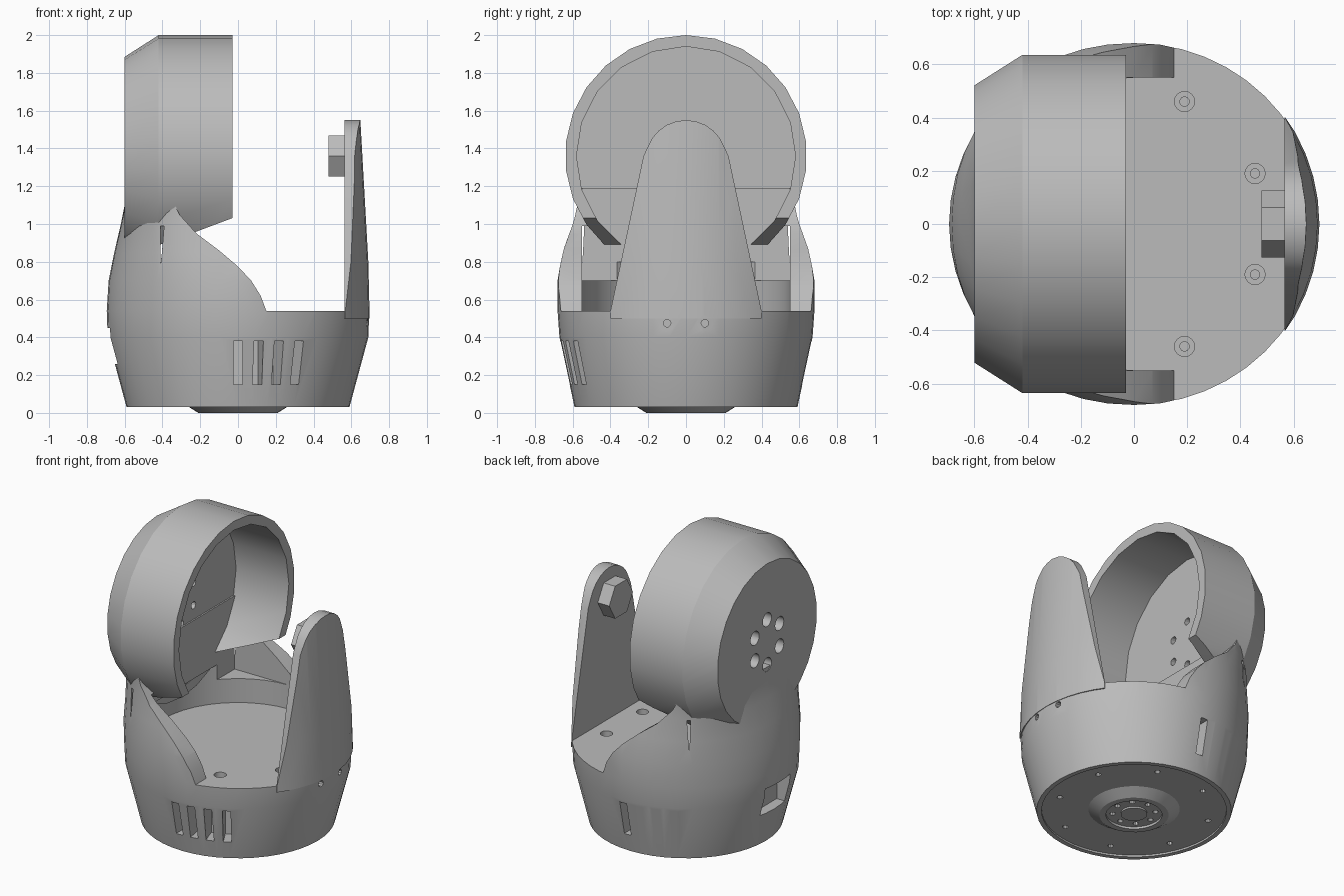
import bpy, bmesh
from math import sin, cos, pi, radians, copysign
from mathutils import Matrix, Vector

cube = bpy.data.objects.get("Cube")
if cube:
    bpy.data.objects.remove(cube, do_unlink=True)

grey = bpy.data.materials.new("plain grey")
grey.use_nodes = True
tone = (0.5, 0.5, 0.5, 1)
grey.diffuse_color = tone
grey.node_tree.nodes["Principled BSDF"].inputs["Base Color"].default_value = tone

HEAD_Z = 1.36
FLOOR_Z = 0.54
ALONG_X = Matrix.Rotation(pi / 2, 4, 'Y')


def make(name, bm):
    bmesh.ops.recalc_face_normals(bm, faces=bm.faces[:])
    mesh = bpy.data.meshes.new(name)
    bm.to_mesh(mesh)
    bm.free()
    mesh.materials.append(grey)
    obj = bpy.data.objects.new(name, mesh)
    bpy.context.collection.objects.link(obj)
    return obj


def loft(name, rings):
    """Skin equal-length rings of points and cap both ends."""
    bm = bmesh.new()
    loops = [[bm.verts.new(p) for p in ring] for ring in rings]
    for a, b in zip(loops, loops[1:]):
        for i in range(len(a)):
            j = (i + 1) % len(a)
            bm.faces.new((a[i], a[j], b[j], b[i]))
    bm.faces.new(loops[0])
    bm.faces.new(loops[-1])
    return make(name, bm)


def section(z, rx, ry, power=2, n=48):
    """Horizontal superellipse ring."""
    def bend(v):
        return copysign(abs(v) ** (2 / power), v)
    return [(rx * bend(cos(2 * pi * i / n)), ry * bend(sin(2 * pi * i / n)), z) for i in range(n)]


def rod(name, r, a, b, y=0, z=0, x=None, n=24, r2=None):
    """Cylinder from a to b, along x, or along z when x is given."""
    bm = bmesh.new()
    bmesh.ops.create_cone(bm, cap_ends=True, segments=n, radius1=r,
                          radius2=r if r2 is None else r2, depth=b - a)
    mid = (a + b) / 2
    if x is None:
        bm.transform(Matrix.Translation((mid, y, z)) @ ALONG_X)
    else:
        bm.transform(Matrix.Translation((x, y, mid)))
    return make(name, bm)


def box(name, lo, hi, turn=0):
    bm = bmesh.new()
    bmesh.ops.create_cube(bm, size=1)
    lo, hi = Vector(lo), Vector(hi)
    bm.transform(Matrix.Rotation(turn, 4, 'Z') @ Matrix.Translation((lo + hi) / 2)
                 @ Matrix.Diagonal((*(hi - lo), 1)))
    return make(name, bm)


def combine(obj, tool, operation='DIFFERENCE'):
    """Apply a boolean and discard the tool."""
    mod = obj.modifiers.new("boolean", 'BOOLEAN')
    mod.operation, mod.solver, mod.object = operation, 'EXACT', tool
    bpy.context.view_layer.objects.active = obj
    bpy.ops.object.modifier_apply(modifier=mod.name)
    bpy.data.objects.remove(tool, do_unlink=True)


def smooth(obj, angle=28):
    bpy.ops.object.select_all(action='DESELECT')
    obj.select_set(True)
    bpy.context.view_layer.objects.active = obj
    bpy.ops.object.shade_smooth_by_angle(angle=radians(angle))


# Housing: round base that squares off into a neck behind the head
levels = [(0.03, 0.59, 0.59, 2), (0.4, 0.69, 0.67, 2), (FLOOR_Z, 0.695, 0.68, 2),
          (0.7, 0.685, 0.68, 2.1), (0.85, 0.655, 0.655, 2.3), (1.0, 0.62, 0.625, 2.7),
          (1.1, 0.6, 0.61, 3.1), (1.19, 0.595, 0.61, 3.4)]
housing = loft("housing", [section(*level) for level in levels])

# Sweeping front edge of the housing
sweep = [(0.15, FLOOR_Z), (0.12, 0.62), (0.07, 0.7), (0, 0.775), (-0.1, 0.86), (-0.22, 0.95),
         (-0.31, 1.05), (-0.38, 1.2), (-0.38, 1.4), (1, 1.4), (1, FLOOR_Z)]
combine(housing, loft("sweep_cutter", [[(x, y, z) for x, z in sweep] for y in (-1, 1)]))

# Hollow above the floor and the seat for the head
combine(housing, rod("well_cutter", 0.55, FLOOR_Z, 0.8, x=0, n=40))
combine(housing, box("side_cutter", (0, -0.55, FLOOR_Z), (1, 0.55, 1)))
combine(housing, box("throat_cutter", (-0.41, -0.55, 0.7), (1, 0.55, 0.99)))
combine(housing, rod("seat_cutter", 0.59, -0.41, 1, z=HEAD_Z))

# Vent slots on two opposite sides, cable port at the back of the neck
for side in (0, pi):
    for deg in (-90, -80.5, -71, -61):
        combine(housing, box("slot_cutter", (0.5, -0.025, 0.15), (0.8, 0.025, 0.38),
                             side + radians(deg)))
combine(housing, box("port_cutter", (-0.8, -0.13, 0.26), (-0.58, 0.13, 0.45)))

# Floor screw holes and arm screw recesses
for s in (-1, 1):
    for x, y in ((0.19, 0.46), (0.455, 0.19)):
        combine(housing, rod("bore_cutter", 0.038, 0.5, 0.6, x=x, y=s * y, n=16))
        combine(housing, rod("pilot_cutter", 0.018, 0.4, 0.52, x=x, y=s * y, n=10))
    combine(housing, rod("recess_cutter", 0.042, 0.64, 0.8, y=s * 0.1, z=0.475, n=16))
    combine(housing, rod("pilot_cutter", 0.02, 0.55, 0.7, y=s * 0.1, z=0.475, n=10))

# Underside recess with a ring of holes
combine(housing, rod("plate_cutter", 0.56, 0, 0.042, x=0, n=48))
for i in range(8):
    a = 2 * pi * i / 8 + pi / 8
    combine(housing, rod("hole_cutter", 0.018, 0, 0.1, x=0.47 * cos(a), y=0.47 * sin(a), n=10))
smooth(housing)

# Turntable hub under the base
hub = rod("turntable_hub", 0.21, 0, 0.05, x=0, n=32, r2=0.29)
combine(hub, rod("hub_cutter", 0.17, -0.1, 0.015, x=0, n=32))
for i in range(8):
    a = 2 * pi * i / 8
    combine(hub, rod("hole_cutter", 0.018, -0.1, 0.04, x=0.13 * cos(a), y=0.13 * sin(a), n=10))
smooth(hub)
smooth(rod("hub_centre", 0.08, 0.004, 0.05, x=0, n=24))

# Head: chamfered drum on its side, open towards the arm
def drum_ring(x, r, n=26):
    return [(x, r * sin(2 * pi * i / n), HEAD_Z + r * cos(2 * pi * i / n)) for i in range(n)]


head = loft("head_drum", [drum_ring(-0.6, 0.525), drum_ring(-0.42, 0.64), drum_ring(-0.03, 0.64)])
combine(head, rod("bore_cutter", 0.58, -0.42, 0.2, z=HEAD_Z, n=20))

# Open bottom of the drum
gap = [(-0.415, 0.89), (-0.22, 0.96), (0.1, 1.08), (0.1, 0.5), (-0.415, 0.5)]
combine(head, loft("gap_cutter", [[(x, y, z) for x, z in gap] for y in (-1, 1)]))

# Circle of mounting holes through the drum wall
for i in range(6):
    a = 2 * pi * i / 6
    y, z = 0.15 * sin(a), HEAD_Z + 0.15 * cos(a)
    combine(head, rod("bore_cutter", 0.046, -0.7, -0.47, y=y, z=z, n=16))
    combine(head, rod("pilot_cutter", 0.024, -0.6, -0.3, y=y, z=z, n=12))
smooth(head)

# Arm: tapered, round-topped tongue following the round base
arm = loft("support_arm", [section(z, r, r) for z, r in ((0.5, 0.697), (0.8, 0.69), (1.6, 0.645))])
half = [(0.4, 0.5), (0.4, FLOOR_Z), (0.225, 1.36)]
half += [(0.215 * cos(radians(a)), 1.335 + 0.215 * sin(radians(a))) for a in range(20, 90, 14)]
outline = half + [(0, 1.55)] + [(-y, z) for y, z in reversed(half)]
combine(arm, loft("arm_outline", [[(x, y, z) for y, z in outline] for x in (0.565, 1)]),
        'INTERSECT')
for s in (-1, 1):
    combine(arm, rod("recess_cutter", 0.042, 0.64, 0.8, y=s * 0.1, z=0.475, n=16))
smooth(arm)

# Pivot boss on the inner side of the arm
rod("pivot_boss", 0.125, 0.48, 0.6, z=HEAD_Z, n=6)
